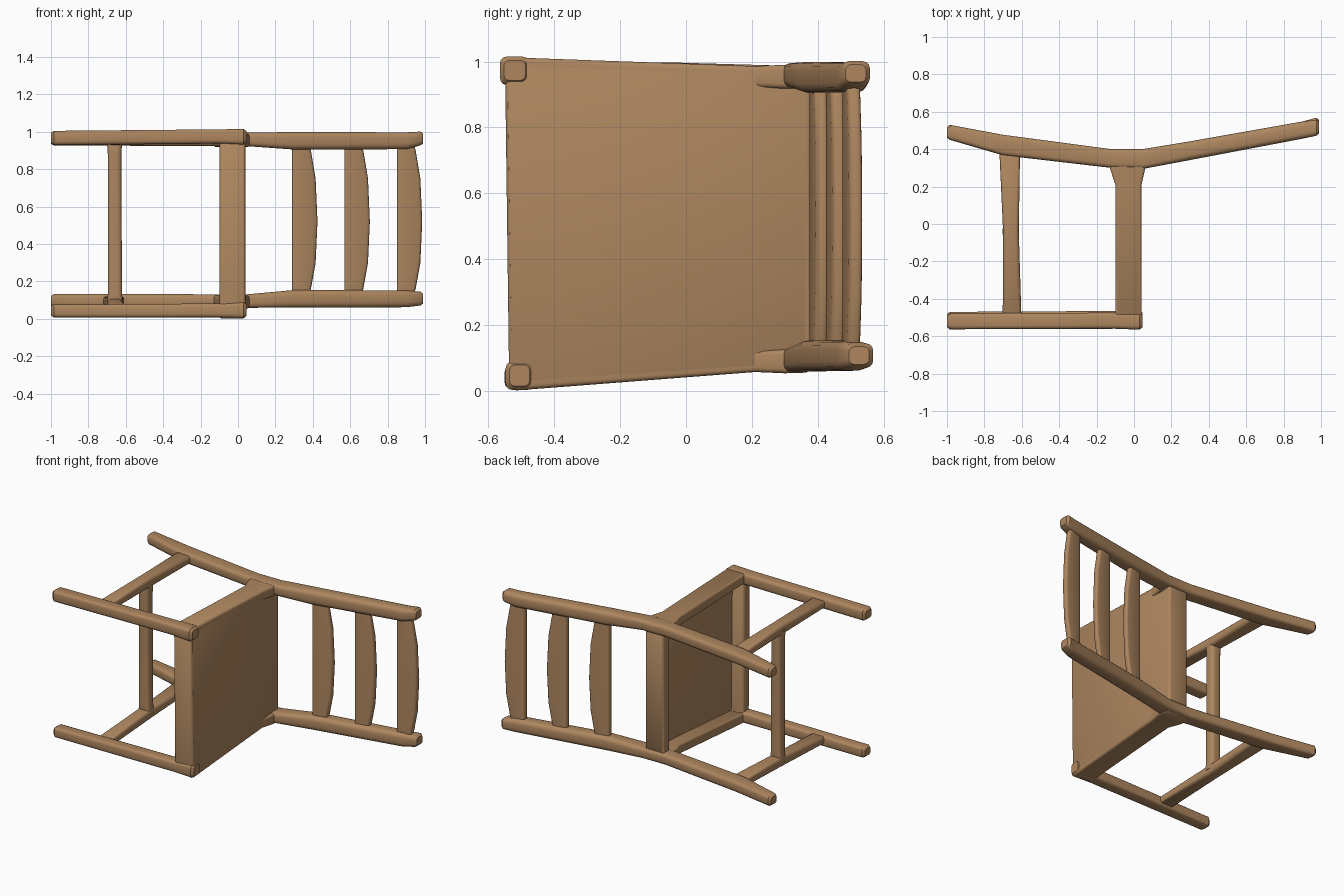
import bpy, bmesh
from math import cos, sin, pi

cube = bpy.data.objects.get("Cube")
if cube:
    bpy.data.objects.remove(cube, do_unlink=True)

wood = bpy.data.materials.new("warm tan wood")
wood.use_nodes = True
colour = (0.42, 0.24, 0.115, 1)
wood.diffuse_color = colour
wood.node_tree.nodes["Principled BSDF"].inputs["Base Color"].default_value = colour


def finish(name, bm):
    bmesh.ops.recalc_face_normals(bm, faces=bm.faces)
    mesh = bpy.data.meshes.new(name)
    bm.to_mesh(mesh)
    bm.free()
    mesh.materials.append(wood)
    obj = bpy.data.objects.new(name, mesh)
    bpy.context.collection.objects.link(obj)
    bpy.ops.object.select_all(action="DESELECT")
    obj.select_set(True)
    bpy.context.view_layer.objects.active = obj
    bpy.ops.object.shade_smooth_by_angle(angle=pi / 5)
    return obj


def rounded_section(hu, hv, radius=0.5):
    """Rounded rectangle, four points on each corner."""
    r = radius * min(hu, hv)
    points = []
    for corner, (su, sv) in enumerate([(1, 1), (-1, 1), (-1, -1), (1, -1)]):
        for i in range(4):
            a = corner * pi / 2 + i * pi / 6
            points.append((su * (hu - r) + r * cos(a), sv * (hv - r) + r * sin(a)))
    return points


def beam(name, axis, stations, radius=0.5, shear=0.0, cap=0.015):
    """Loft rounded sections along an axis; station = (t, u, v, half u, half v)."""
    first, last = stations[0], stations[-1]

    def shrunk(s):
        return (*s[:3], s[3] * 0.72, s[4] * 0.72)

    path = [shrunk(first), (first[0] + cap, *first[1:]), *stations[1:-1],
            (last[0] - cap, *last[1:]), shrunk(last)]
    bm = bmesh.new()
    rings = []
    for t, u, v, hu, hv in path:
        ring = []
        for a, b in rounded_section(hu, hv, radius):
            co = [u + a, v + b + shear * a]
            co.insert(axis, t)
            ring.append(bm.verts.new(co))
        rings.append(ring)
    for r0, r1 in zip(rings, rings[1:]):
        for i in range(len(r0)):
            j = (i + 1) % len(r0)
            bm.faces.new((r0[i], r0[j], r1[j], r1[i]))
    bm.faces.new(rings[0])
    bm.faces.new(rings[-1])
    return finish(name, bm)


X, Y, Z = 0, 1, 2

# Front legs
beam("left_front_leg", X, [(-1, -.52, .967, .043, .038), (-.1, -.517, .975, .043, .038),
                           (.045, -.52, .973, .045, .042)])
beam("right_front_leg", X, [(-1, -.51, .042, .04, .034), (-.1, -.505, .045, .04, .037),
                            (.045, -.505, .047, .042, .044)])


# Rear legs running on into the back posts, bent at the seat
def rear_post(name, foot_z, knee_z, back_z, top_z, top_y):
    beam(name, X, [(-1, .49, foot_z, .04, .035), (-.7, .422, foot_z, .055, .036),
                   (-.12, .35, knee_z, .05, .036), (.05, .348, knee_z, .053, .036),
                   (.3, .392, back_z, .05, .047), (.9, .502, back_z, .046, .045),
                   (.99, top_y, top_z, .043, .037)], radius=.6)


rear_post("left_rear_post", .962, .959, .952, .964, .515)
rear_post("right_rear_post", .097, .095, .107, .108, .525)

# Seat panel, narrower at the back
bm = bmesh.new()
outline = [(-.545, .995), (.37, .965), (.37, .08), (-.53, .02)]
lower = [bm.verts.new((-.01, y, z)) for y, z in outline]
upper = [bm.verts.new((.04, y, z)) for y, z in outline]
bm.faces.new(lower)
bm.faces.new(upper)
for i in range(4):
    j = (i + 1) % 4
    bm.faces.new((lower[i], lower[j], upper[j], upper[i]))
bmesh.ops.recalc_face_normals(bm, faces=bm.faces)
bmesh.ops.bevel(bm, geom=bm.edges[:], offset=.008, segments=2, affect="EDGES", profile=.5)
finish("seat_panel", bm)

# Rails under the seat, flared where the side rails meet the rear posts
for name, z0, z1 in (("left_side_rail", .978, .954), ("right_side_rail", .036, .09)):
    beam(name, Y, [(-.53, -.03, z0, .07, .034), (.21, -.03, z1, .07, .032),
                   (.3, -.034, z1, .095, .036), (.38, -.034, z1, .09, .034)], radius=.4)
beam("front_rail", Z, [(.02, -.03, -.5, .069, .034), (.06, -.03, -.503, .069, .034),
                       (1.0, -.03, -.515, .069, .034)], radius=.4)
beam("rear_rail", Z, [(.08, -.03, .347, .07, .035), (.97, -.03, .347, .07, .035)], radius=.4)

# Stretchers between the legs
for name, z0, z1 in (("left_stretcher", .966, .96), ("right_stretcher", .05, .097)):
    beam(name, Y, [(-.51, -.652, z0, .05, .024), (-.04, -.658, (z0 + z1) / 2, .042, .034),
                   (.43, -.665, z1, .056, .024)], radius=.6)
beam("cross_stretcher", Z, [(.06, -.658, -.04, .044, .035), (.13, -.658, -.04, .038, .035),
                            (.88, -.66, -.04, .036, .035), (.975, -.66, -.04, .042, .035)], radius=.6)

# Back slats, bowed along the upper edge
for n in range(3):
    x0 = .29 + .28 * n
    rows = []
    for z, width in ((.1, .085), (.16, .1), (.3, .125), (.52, .135), (.75, .125), (.9, .1), (.95, .09)):
        x = x0 + width / 2
        rows.append((z, x, .34 + .18 * x, width / 2, .02))
    beam(f"back_slat_{n + 1}", Z, rows, radius=.7, shear=.18)
